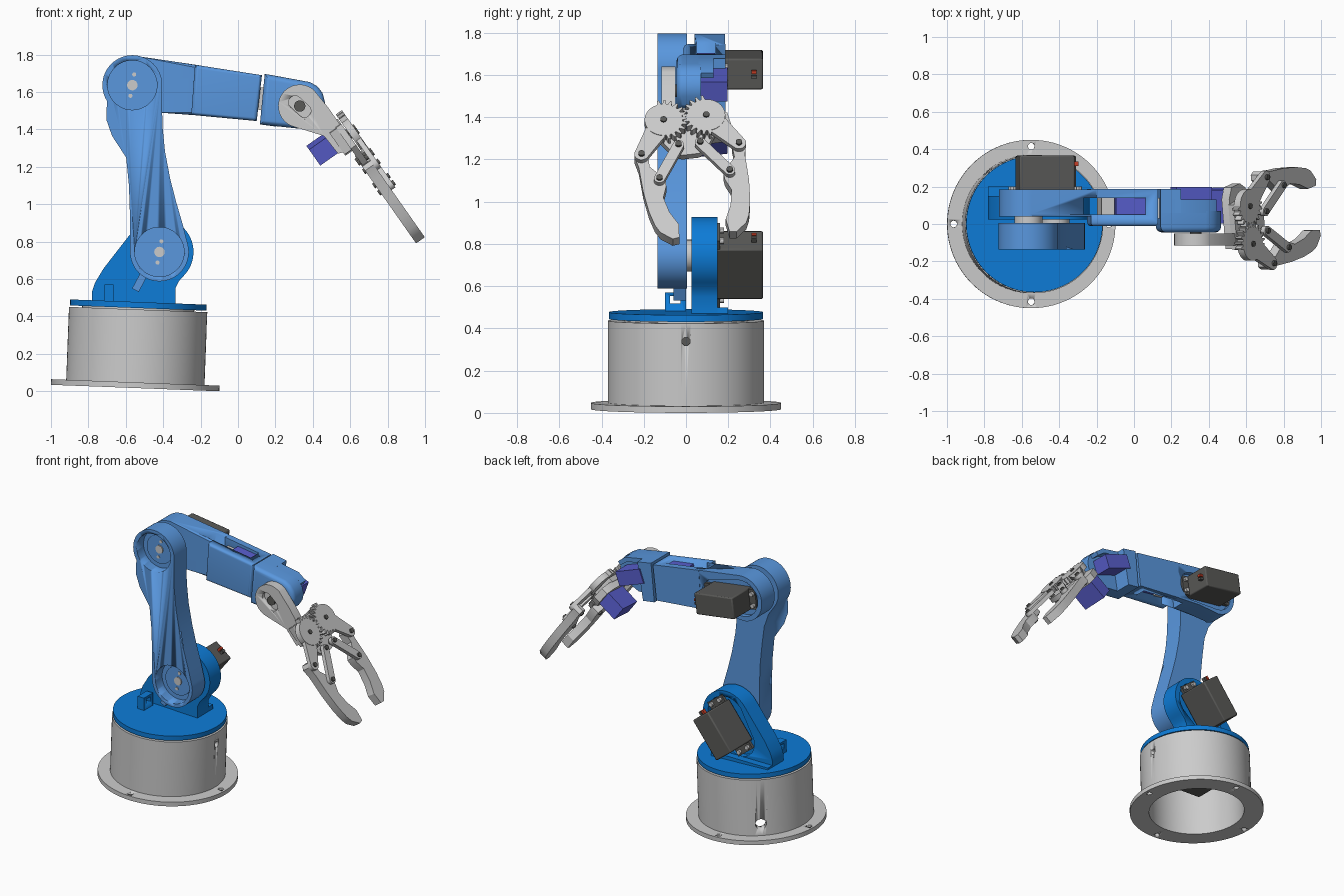
import bpy, bmesh
from math import sin, cos, radians, pi
from mathutils import Matrix, Vector

if "Cube" in bpy.data.objects:
    bpy.data.objects.remove(bpy.data.objects["Cube"])


def material(name, rgb):
    m = bpy.data.materials.new(name)
    m.diffuse_color = (*rgb, 1)
    m.use_nodes = True
    m.node_tree.nodes["Principled BSDF"].inputs["Base Color"].default_value = m.diffuse_color
    return m


LIGHT = material("light_blue", (0.10, 0.31, 0.73))
DEEP = material("deep_blue", (0.004, 0.2, 0.68))
VIOLET = material("violet_blue", (0.1, 0.115, 0.62))
DARK = material("dark_grey", (0.1, 0.1, 0.095))
RED = material("red", (0.6, 0.05, 0.02))


def frame(a, b, c, o):
    return Matrix.Translation(o) @ Matrix((a, b, c)).transposed().to_4x4()


XZ = frame((1, 0, 0), (0, 0, 1), (0, 1, 0), (0, 0, 0))      # outline in x,z, depth along y
BASE = Matrix.Translation((-0.55, 0, 0.0175)) @ Matrix.Rotation(radians(2.2), 4, 'Y')


def finish(name, bm, m, mat):
    bm.transform(m)
    bmesh.ops.recalc_face_normals(bm, faces=bm.faces)
    me = bpy.data.meshes.new(name)
    bm.to_mesh(me)
    bm.free()
    ob = bpy.data.objects.new(name, me)
    bpy.context.collection.objects.link(ob)
    if mat:
        me.materials.append(mat)
    activate(ob)
    bpy.ops.object.shade_smooth_by_angle(angle=radians(30))
    return ob


def activate(ob):
    bpy.ops.object.select_all(action='DESELECT')
    ob.select_set(True)
    bpy.context.view_layer.objects.active = ob


def prism(name, pts, t0, t1, m=XZ, mat=None, bevel=0):
    """Extrude an outline from depth t0 to t1, optionally rounding the t0 rim."""
    bm = bmesh.new()
    lo = [bm.verts.new((a, b, t0)) for a, b in pts]
    hi = [bm.verts.new((a, b, t1)) for a, b in pts]
    cap = bm.faces.new(lo)
    bm.faces.new(hi[::-1])
    for i in range(len(pts)):
        j = (i + 1) % len(pts)
        bm.faces.new((lo[i], lo[j], hi[j], hi[i]))
    if bevel:
        bmesh.ops.bevel(bm, geom=list(cap.edges), offset=bevel, segments=5, profile=0.5, affect='EDGES')
    return finish(name, bm, m, mat)


def lathe(name, prof, m, mat=None, n=96):
    bm = bmesh.new()
    rings = [[bm.verts.new((r * cos(2 * pi * i / n), r * sin(2 * pi * i / n), z)) for i in range(n)] for r, z in prof]
    for k in range(len(rings)):
        p, q = rings[k], rings[(k + 1) % len(rings)]
        for i in range(n):
            bm.faces.new((p[i], p[(i + 1) % n], q[(i + 1) % n], q[i]))
    return finish(name, bm, m, mat)


def arc(c, r, a0, a1, n=24):
    return [(c[0] + r * cos(radians(a0 + (a1 - a0) * i / n)),
             c[1] + r * sin(radians(a0 + (a1 - a0) * i / n))) for i in range(n + 1)]


def circle(c, r, n=32):
    return arc(c, r, 0, 360 - 360 / n, n - 1)


def capsule(p, q, r1, r2):
    a = Vector((q[0] - p[0], q[1] - p[1])).angle_signed(Vector((1, 0))) * 180 / pi
    return arc(q, r2, a - 90, a + 90, 12) + arc(p, r1, a + 90, a + 270, 12)


def rect(c, l, w, ang=0):
    ca, sa = cos(radians(ang)), sin(radians(ang))
    return [(c[0] + x * l / 2 * ca - y * w / 2 * sa, c[1] + x * l / 2 * sa + y * w / 2 * ca)
            for x, y in ((-1, -1), (1, -1), (1, 1), (-1, 1))]


def cut(ob, *cutters):
    for c in cutters:
        c.hide_render = True
        activate(ob)
        mod = ob.modifiers.new("cut", 'BOOLEAN')
        mod.operation, mod.solver, mod.object = 'DIFFERENCE', 'EXACT', c
        bpy.ops.object.modifier_apply(modifier=mod.name)
        bpy.data.objects.remove(c)


# Base: hollow drum with flange, screw holes and cable holes
base = lathe("base_drum", [(0.32, 0), (0.45, 0), (0.45, 0.03), (0.37, 0.03), (0.37, 0.42),
                           (0.05, 0.42), (0.05, 0.39), (0.32, 0.39)], BASE)
for k in range(4):
    cut(base, prism("cutter", circle((0.415 * cos(k * pi / 2), 0.415 * sin(k * pi / 2)), 0.018, 16), -0.1, 0.1, BASE))
side = BASE @ frame((0, 1, 0), (0, 0, 1), (1, 0, 0), (0, 0, 0))
cut(base, prism("cutter", circle((0, 0.335), 0.02, 16), 0.25, 0.5, side))
cut(base, prism("cutter", circle((0, 0.11), 0.035, 24), 0.25, 0.5,
                BASE @ Matrix.Rotation(radians(130), 4, 'Z') @ frame((0, 1, 0), (0, 0, 1), (1, 0, 0), (0, 0, 0))))
prism("base_servo", rect((0.06, 0), 0.3, 0.15), 0.17, 0.4, BASE, DARK)
prism("turntable_bearing", circle((0, 0), 0.3, 64), 0.41, 0.44, BASE)
prism("turntable", circle((0, 0), 0.365, 96), 0.428, 0.46, BASE, DEEP)

# Shoulder bracket with servo pocket, foot and stop block
S, E = (-0.42, 0.745), (-0.565, 1.637)
bracket = prism("shoulder_bracket", [(-0.335, 0.46), (-0.78, 0.46), (-0.78, 0.535), (-0.765, 0.58), (-0.72, 0.655)]
                + arc(S, 0.182, 145, -45, 36) + [(-0.315, 0.59), (-0.335, 0.55)], 0.025, 0.15, XZ, DEEP)
cut(bracket, prism("cutter", capsule(S, (-0.53, 0.61), 0.145, 0.11), 0.11, 0.2))
prism("bracket_foot", [(-0.78, 0.46), (-0.335, 0.46), (-0.335, 0.5), (-0.78, 0.5)], 0.14, 0.2, XZ, DEEP)
stop = prism("stop_block", rect((-0.69, 0.515), 0.05, 0.11), -0.1, 0, XZ, DEEP)
cut(stop, prism("cutter", rect((-0.05, 0.535), 0.05, 0.035), -1, 0, frame((0, 1, 0), (0, 0, 1), (1, 0, 0), (0, 0, 0))))

# Upper arm with a cup at each joint
arm = prism("upper_arm", arc(S, 0.157, 178, 375, 36)
            + [(-0.295, 0.89), (-0.33, 1.01), (-0.362, 1.134), (-0.39, 1.28), (-0.404, 1.42)]
            + arc(E, 0.16, -10, 212, 36)
            + [(-0.65, 1.48), (-0.615, 1.38), (-0.598, 1.25), (-0.583, 1.1), (-0.578, 0.95)],
            -0.135, 0.005, XZ, LIGHT, 0.06)
for label, c in (("shoulder", S), ("elbow", E)):
    cut(arm, prism("cutter", circle(c, 0.132, 64), -0.3, -0.06))
    prism(label + "_horn", circle(c, 0.1, 48), -0.068, -0.05, XZ, LIGHT)
    prism(label + "_screw", circle(c, 0.028), -0.075, -0.05)
    for k in (-1, 1):
        prism(label + "_horn_screw", circle((c[0] + 0.01 * k, c[1] + 0.057 * k), 0.011, 16), -0.072, -0.05)
    prism(label + "_shaft", circle(c, 0.075), 0, 0.06)
prism("arm_stop_tab", rect((-0.525, 0.585), 0.04, 0.1, -28), -0.06, 0, XZ, LIGHT)


# Large joint servos with mounting ears, bolts and cable plug
def servo(name, c, ang, y0, y1):
    ca, sa = cos(radians(ang)), sin(radians(ang))
    body = prism(name, rect(c, 0.3, 0.148, ang), y0, y1, XZ, DARK)
    mod = body.modifiers.new("edge", 'BEVEL')
    mod.width, mod.segments = 0.008, 2
    prism(name + "_ears", rect(c, 0.4, 0.138, ang), y0 + 0.02, y0 + 0.042, XZ, DARK)
    for sx in (-1, 1):
        for sz in (-1, 1):
            x, z = sx * 0.177, sz * 0.04
            prism(name + "_bolt", circle((c[0] + x * ca - z * sa, c[1] + x * sa + z * ca), 0.015, 12),
                  y0 + 0.01, y0 + 0.06)
    for k, m in ((-1, DARK), (1, RED)):
        x, z = 0.158, 0.012 * k
        prism(name + "_plug", rect((c[0] + x * ca - z * sa, c[1] + x * sa + z * ca), 0.04, 0.016, ang),
              y1 - 0.055, y1 - 0.03, XZ, m)


servo("shoulder_servo", (-0.457, 0.70), 52, 0.12, 0.365)
servo("elbow_servo", (-0.475, 1.625), -8, 0.14, 0.365)

# Forearm: elbow end plus wider box, slotted for the roll servo
slot = ((-0.12, 1.6), 0.34, 0.6, -8)
rear = prism("forearm_rear", arc(E, 0.157, 83, 262, 36) + [(-0.42, 1.49), (-0.2, 1.474), (-0.2, 1.742)],
             0.04, 0.185, XZ, LIGHT, 0.015)
box = prism("forearm_box", [(-0.23, 1.746), (0.128, 1.69), (0.10, 1.445), (-0.25, 1.478)],
            -0.012, 0.187, XZ, LIGHT, 0.02)
cut(rear, prism("cutter", capsule(E, (-0.36, 1.608), 0.125, 0.105), 0.15, 0.3), prism("cutter", rect(*slot), 0.05, 0.14))
cut(box, prism("cutter", rect(*slot), 0.05, 0.14))
prism("roll_servo", rect((-0.03, 1.6), 0.16, 0.19, -8), 0.052, 0.138, XZ, VIOLET)
prism("roll_servo_mount", rect((-0.15, 1.6), 0.07, 0.17, -8), 0.052, 0.138)

# Wrist: side cheek, rear block and pitch servo
prism("roll_shaft", rect((0.12, 1.565), 0.08, 0.12, -8), 0.03, 0.14)
prism("wrist_cheek", [(0.143, 1.697), (0.385, 1.653), (0.425, 1.63), (0.452, 1.595), (0.465, 1.545),
                      (0.455, 1.5), (0.425, 1.455), (0.32, 1.405), (0.117, 1.427)], -0.045, 0.07, XZ, LIGHT, 0.03)
prism("wrist_block", [(0.143, 1.697), (0.25, 1.678), (0.205, 1.415), (0.117, 1.427)], 0.06, 0.187, XZ, LIGHT)
prism("wrist_top_rib", [(0.2, 1.687), (0.385, 1.653), (0.44, 1.61), (0.425, 1.585), (0.37, 1.625), (0.2, 1.655)],
      0.06, 0.13, XZ, LIGHT)
prism("pitch_servo", rect((0.305, 1.555), 0.2, 0.1, -20), 0.06, 0.197, XZ, VIOLET)

# Gripper carrier: side plate on the pitch axis and cross plate
P = (0.33, 1.525)
carrier = prism("carrier_plate", arc(P, 0.115, 50, 255, 24)
                + [(0.46, 1.365), (0.535, 1.27), (0.60, 1.29), (0.575, 1.385), (0.48, 1.52)], -0.115, -0.05)
cut(carrier, prism("cutter", capsule((0.305, 1.545), (0.355, 1.5), 0.035, 0.035), -0.3, -0.09))
prism("pitch_screw", circle(P, 0.03), -0.105, -0.04, XZ, DARK)

d, n = Vector((0.575, 0, -0.818)), Vector((0.818, 0, 0.575))
y, t = Vector((0, 1, 0)), radians(8)
GRIP = frame(d * cos(t) + y * sin(t), y * cos(t) - d * sin(t), n, (0.628, -0.005, 1.40))
prism("cross_plate", [(-0.08, -0.12), (0.06, -0.12), (0.085, 0), (0.08, 0.19), (0.03, 0.22), (-0.05, 0.21), (-0.08, 0.15)],
      -0.125, -0.075, GRIP)
prism("grip_base_plate", [(-0.085, -0.12), (0.05, -0.15), (0.165, -0.08), (0.185, -0.04),
                          (0.185, 0.04), (0.165, 0.08), (0.05, 0.15), (-0.085, 0.12)], -0.08, -0.045, GRIP)
prism("grip_servo", rect((0, 0.105), 0.105, 0.18), -0.265, -0.12, GRIP, VIOLET)

# Two mirrored jaws: gear, crank, link, finger and pins
FINGER = [(0.17, 0.2), (0.15, 0.22), (0.15, 0.248), (0.175, 0.265), (0.24, 0.254), (0.38, 0.253), (0.5, 0.242),
          (0.58, 0.225), (0.625, 0.205), (0.67, 0.152), (0.665, 0.12), (0.59, 0.112), (0.514, 0.146),
          (0.426, 0.163), (0.362, 0.14), (0.325, 0.138), (0.29, 0.165), (0.24, 0.203)]
for s, label in ((1, "left"), (-1, "right")):
    gear = []
    for k in range(88):
        a = 2 * pi * k / 88 - pi
        tooth = ((k + (2 if s > 0 else 0)) % 4 < 2) and abs(a) < 1.75
        r = 0.113 if tooth else 0.09
        gear.append((r * sin(a), s * (0.102 - r * cos(a))))
    prism(label + "_gear", gear, -0.04, 0, GRIP)
    prism(label + "_crank", capsule((0, s * 0.105), (0.18, s * 0.233), 0.06, 0.034), -0.03, -0.003, GRIP)
    prism(label + "_link", capsule((0.15, s * 0.052), (0.33, s * 0.168), 0.026, 0.026), -0.03, -0.003, GRIP)
    prism(label + "_finger", [(u, s * v) for u, v in FINGER], -0.085, -0.028, GRIP)
    for p in ((0.15, 0.052), (0.33, 0.168), (0.18, 0.233), (0, 0.102)):
        prism(label + "_pin", circle((p[0], s * p[1]), 0.015, 20), -0.095, 0.008, GRIP, DARK)
